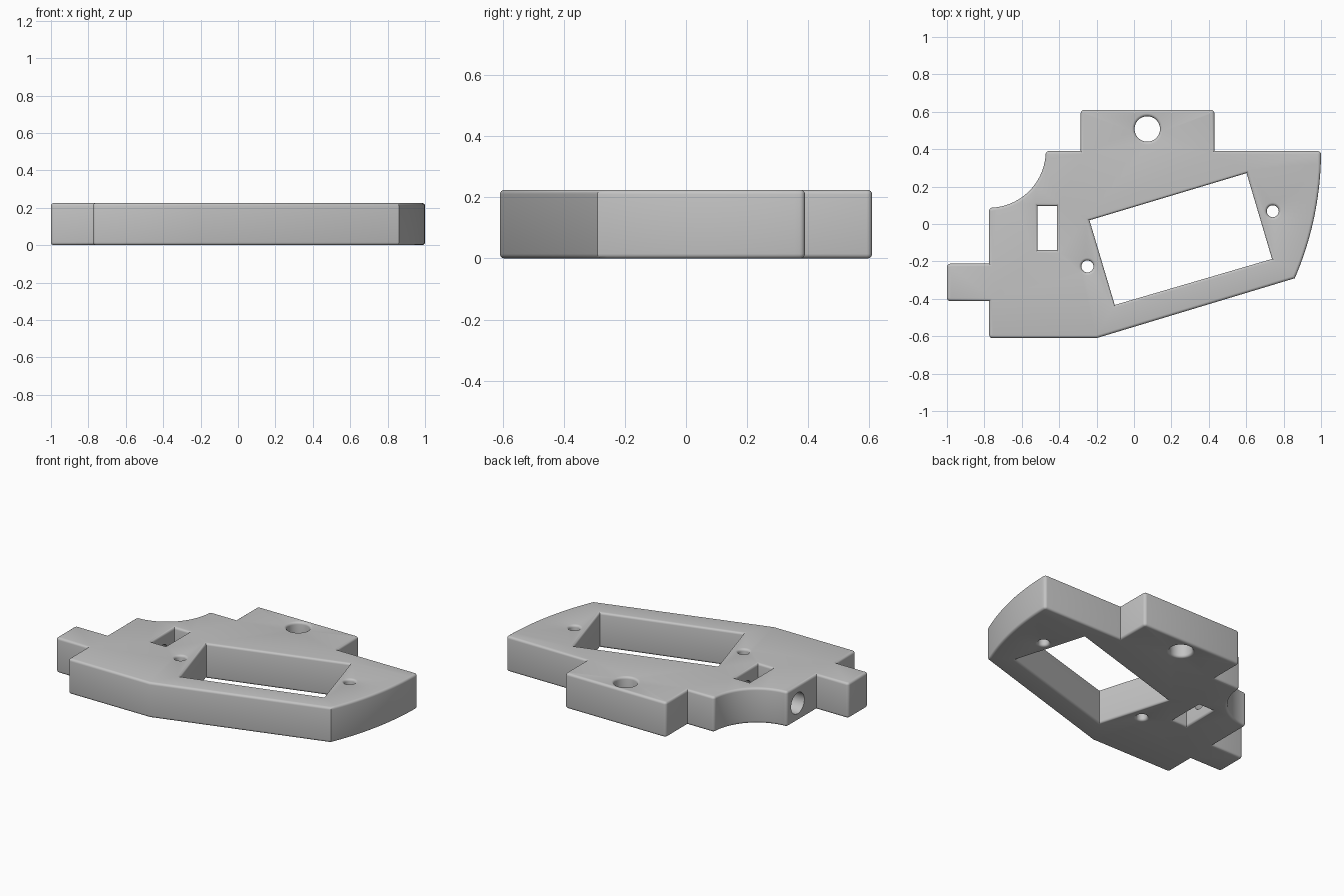
import bpy, bmesh, math
from mathutils import Vector

cube = bpy.data.objects.get("Cube")
if cube:
    bpy.data.objects.remove(cube)

HEIGHT, ROUND = 0.225, 0.015


def arc(cx, cy, r, start, end, steps):
    angles = [math.radians(start + (end - start) * i / steps) for i in range(steps + 1)]
    return [Vector((cx + r * math.cos(a), cy + r * math.sin(a))) for a in angles]


def hole(cx, cy, r, steps=40):
    # clockwise, so the solid lies to its left
    return arc(cx, cy, r, 360, 0, steps)[:-1]


def soften(points, r=0.018, steps=4):
    # round the square outer corners of a counterclockwise loop
    out = []
    for i, p in enumerate(points):
        a = (p - points[i - 1]).normalized()
        b = (points[(i + 1) % len(points)] - p).normalized()
        if a.cross(b) > 0.8:
            centre, start = p - a * r + b * r, math.degrees(math.atan2(-a.x, a.y))
            turn = math.degrees(math.asin(min(1, a.cross(b))))
            out += arc(centre.x, centre.y, r, start, start + turn, steps)
        else:
            out.append(p)
    return out


def inset(points, d):
    # mitred offset towards the solid
    out = []
    for i, p in enumerate(points):
        a = (p - points[i - 1]).normalized()
        b = (points[(i + 1) % len(points)] - p).normalized()
        na, nb = Vector((-a.y, a.x)), Vector((-b.y, b.x))
        out.append(p + (na + nb) * d / (1 + na.dot(nb)))
    return out


def vectors(*pairs):
    return [Vector(p) for p in pairs]


# Body outline: slanted front, bowed nose, rear tab, scooped corner, side arm
R = 1.72
sweep = math.degrees(math.asin(0.68 / R))
outline = (vectors((-0.775, -0.61), (-0.2, -0.61))
           + arc(1 - R, 0.39, R, -sweep, 0, 20)
           + vectors((0.43, 0.39), (0.43, 0.61), (-0.285, 0.61), (-0.285, 0.39))
           + arc(-0.775, 0.39, 0.303, 0, -90, 24)
           + vectors((-0.775, -0.212), (-1, -0.212), (-1, -0.412), (-0.775, -0.412)))

loops = [
    soften(outline),
    vectors((-0.238, 0.02), (0.602, 0.272), (0.738, -0.187), (-0.103, -0.433)),  # window
    vectors((-0.515, 0.096), (-0.413, 0.096), (-0.413, -0.14), (-0.515, -0.14)),  # nut slot
    hole(0.071, 0.508, 0.068),
    hole(0.742, 0.068, 0.032),
    hole(-0.249, -0.227, 0.032),
]

# Rounded rim profile as (inset, height) pairs
rim = [(ROUND * (1 - math.cos(t)), ROUND * (1 - math.sin(t)))
       for t in (math.radians(90 * i / 4) for i in range(5))]
profile = [(d, z) for d, z in reversed(rim)] + [(d, HEIGHT - z) for d, z in rim]
profile.sort(key=lambda pair: pair[1])

bm = bmesh.new()
caps = [[], []]
for loop in loops:
    rings = [[bm.verts.new((p.x, p.y, z)) for p in inset(loop, d)] for d, z in profile]
    n = len(loop)
    for low, high in zip(rings, rings[1:]):
        for i in range(n):
            j = (i + 1) % n
            bm.faces.new((low[i], low[j], high[j], high[i]))
    for cap, ring in zip(caps, (rings[0], rings[-1])):
        cap += [bm.edges.get((ring[i - 1], ring[i])) for i in range(n)]
for cap, side in zip(caps, (-1, 1)):
    bmesh.ops.triangle_fill(bm, edges=cap, use_beauty=True, normal=(0, 0, side))
bmesh.ops.recalc_face_normals(bm, faces=bm.faces)
mesh = bpy.data.meshes.new("body_plate")
bm.to_mesh(mesh)
bm.free()
body = bpy.data.objects.new("body_plate", mesh)
bpy.context.collection.objects.link(body)

grey = bpy.data.materials.new("plain_grey")
grey.use_nodes = True
colour = (0.55, 0.55, 0.55, 1)
grey.diffuse_color = colour
grey.node_tree.nodes["Principled BSDF"].inputs["Base Color"].default_value = colour
mesh.materials.append(grey)


def bore(name, r, x0, x1):
    # sideways drilling along x, through the middle of the nut slot
    bpy.ops.mesh.primitive_cylinder_add(vertices=40, radius=r, depth=x1 - x0,
                                        location=((x0 + x1) / 2, -0.022, HEIGHT / 2),
                                        rotation=(0, math.pi / 2, 0))
    cutter = bpy.context.object
    cutter.name = name
    cutter.data.materials.append(grey)
    cutter.hide_render = True
    cutter.hide_set(True)
    mod = body.modifiers.new(name, "BOOLEAN")
    mod.operation, mod.solver, mod.object = "DIFFERENCE", "EXACT", cutter


# Screw hole with a wider mouth for the screw head
bore("screw_bore_cutter", 0.045, -0.9, -0.34)
bore("screw_head_cutter", 0.067, -0.9, -0.65)

# Bake the drilling and drop the cutters
bpy.ops.object.select_all(action="DESELECT")
bpy.context.view_layer.objects.active = body
body.select_set(True)
for mod in list(body.modifiers):
    cutter = mod.object
    bpy.ops.object.modifier_apply(modifier=mod.name)
    bpy.data.objects.remove(cutter)
bpy.ops.object.shade_smooth_by_angle(angle=math.radians(30))
